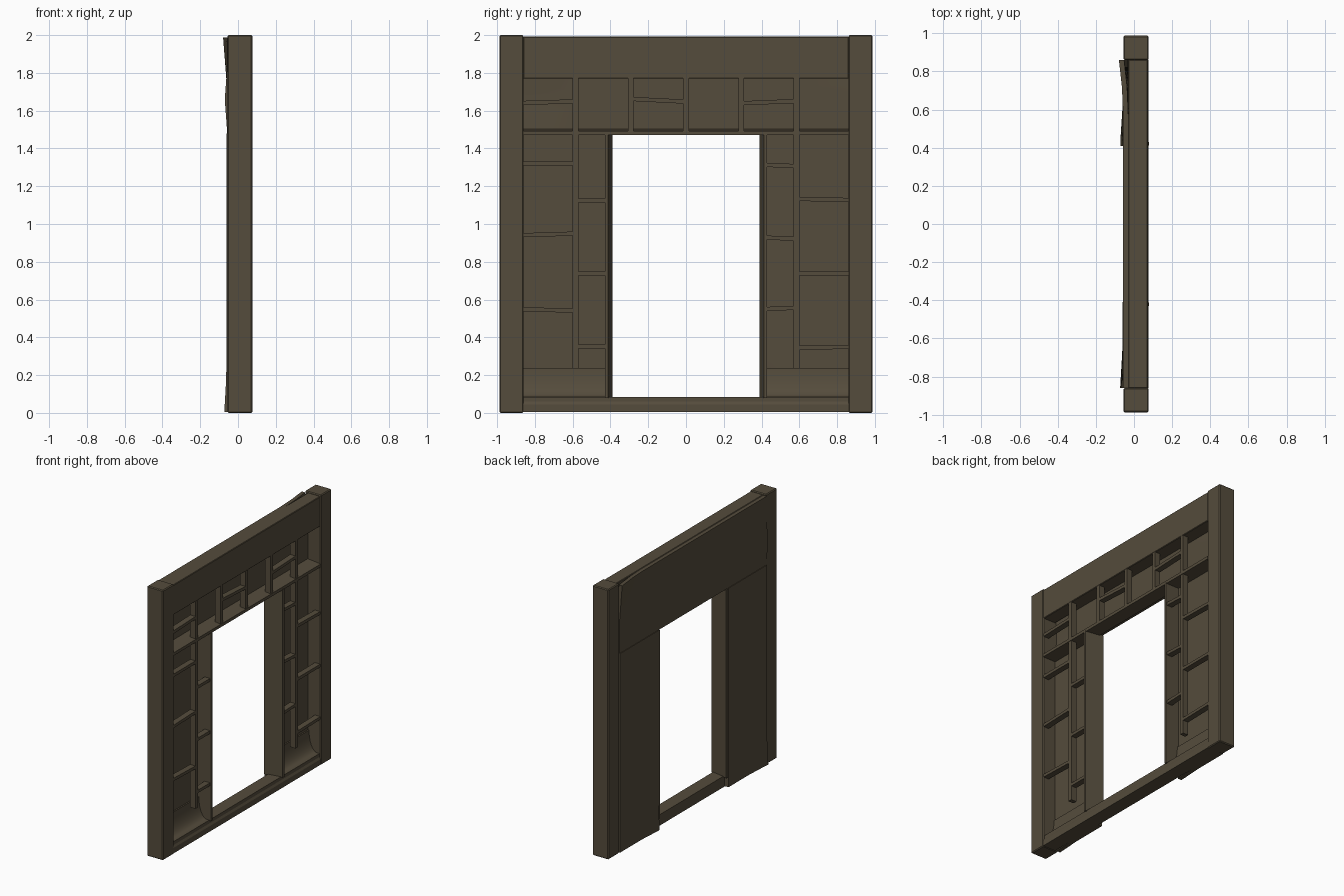
import bpy, bmesh, math
from mathutils import Vector

if "Cube" in bpy.data.objects:
    bpy.data.objects.remove(bpy.data.objects["Cube"])

wood = bpy.data.materials.new("dark_weathered_wood")
wood.diffuse_color = (0.09, 0.072, 0.045, 1)
wood.use_nodes = True
wood.node_tree.nodes["Principled BSDF"].inputs["Base Color"].default_value = wood.diffuse_color


def finish(bm, name, bevel=0.0, smooth=False):
    bmesh.ops.recalc_face_normals(bm, faces=bm.faces)
    me = bpy.data.meshes.new(name)
    bm.to_mesh(me)
    bm.free()
    me.materials.append(wood)
    ob = bpy.data.objects.new(name, me)
    bpy.context.collection.objects.link(ob)
    if bevel:
        m = ob.modifiers.new("worn_edges", 'BEVEL')
        m.width, m.segments = bevel, 1
    if smooth:
        bpy.context.view_layer.objects.active = ob
        ob.select_set(True)
        bpy.ops.object.shade_smooth_by_angle(angle=math.radians(35))
        ob.select_set(False)
    return ob


def box_mesh(x, y, z):
    bm = bmesh.new()
    bmesh.ops.create_cube(bm, size=1)
    for v in bm.verts:
        v.co = Vector([(r[0] + r[1]) / 2 + c * (r[1] - r[0]) for r, c in zip((x, y, z), v.co)])
    return bm


def box(name, x, y, z, bevel=0.0, tilt=0.0):
    """Box from ranges; tilt raises the +y end and lowers the -y end."""
    bm = box_mesh(x, y, z)
    for v in bm.verts:
        v.co.z += (v.co.y - (y[0] + y[1]) / 2) * tilt
    return finish(bm, name, bevel)


def prism(name, pts, extrude, smooth=False):
    bm = bmesh.new()
    f = bm.faces.new([bm.verts.new(p) for p in pts])
    r = bmesh.ops.extrude_face_region(bm, geom=[f])
    bmesh.ops.translate(bm, vec=extrude, verts=[v for v in r['geom'] if isinstance(v, bmesh.types.BMVert)])
    return finish(bm, name, 0, smooth)


def warped_panel(name, x, y, z, curls):
    """Thin board peeling outward (-x) near the given (y, z, reach_y, reach_z, amount) spots."""
    bm = box_mesh(x, y, z)
    for axis, rng in ((1, y), (2, z)):
        for i in range(1, 12):
            co, no = Vector(), Vector()
            co[axis], no[axis] = rng[0] + (rng[1] - rng[0]) * i / 12, 1
            bmesh.ops.bisect_plane(bm, geom=bm.verts[:] + bm.edges[:] + bm.faces[:], plane_co=co, plane_no=no)
    for v in bm.verts:
        for cy, cz, ry, rz, a in curls:
            k = max(0, 1 - abs(v.co.y - cy) / ry) * max(0, 1 - abs(v.co.z - cz) / rz)
            v.co.x -= a * k
    return finish(bm, name, smooth=True)


FRONT, BACK = 0.076, -0.03
STUD = (0.028, 0.072)     # studs and braces stand proud of the panels

# Corner posts, header beam and lintel
for s, n in ((-1, "left"), (1, "right")):
    box(n + "_post", (-0.055, FRONT), sorted((s * 0.86, s * 0.987)), (0, 2), 0.006)
box("header_beam", (BACK, 0.073), (-0.862, 0.862), (1.77, 1.992), 0.004)
prism("lintel", [(BACK, -0.862, 1.47), (FRONT, -0.862, 1.47), (FRONT, -0.862, 1.492),
                 (BACK, -0.862, 1.503)], (0, 1.724, 0))

# Sill with a stepped front
prism("sill", [(BACK, -0.862, 0.004), (0.074, -0.862, 0.004), (0.074, -0.862, 0.045),
               (0.066, -0.862, 0.06), (0.066, -0.862, 0.085), (BACK, -0.862, 0.085)], (0, 1.724, 0))

# Outer wall panels, peeling at some corners
warped_panel("top_panel", (-0.057, BACK), (-0.86, 0.86), (1.48, 1.988),
             [(0.86, 1.988, 0.2, 0.28, 0.022), (-0.86, 1.66, 0.22, 0.18, 0.013)])
warped_panel("left_panel", (-0.061, BACK), (-0.86, -0.41), (0.006, 1.48),
             [(-0.86, 0.0, 0.2, 0.2, 0.012)])
warped_panel("right_panel", (-0.061, BACK), (0.41, 0.86), (0.006, 1.48),
             [(0.42, 0.0, 0.18, 0.2, 0.012)])

for s, n in ((-1, "left"), (1, "right")):
    # Flared door jambs
    prism(n + "_jamb", [(0.078, s * 0.43, 0.08), (0.078, s * 0.412, 0.08),
                        (-0.058, s * 0.388, 0.08), (-0.058, s * 0.43, 0.08)], (0, 0, 1.395))
    # Coved kick boards at the foot of the wall
    arc = [(0.045 - 0.065 * math.sin(t), 0.235 - 0.15 * math.cos(t))
           for t in [math.pi / 2 * i / 8 for i in range(9)]]
    prism(n + "_kick_board", [(a, s * 0.425, b) for a, b in [(BACK, 0.08)] + arc + [(BACK, 0.235)]],
          (0, s * 0.44, 0), True)
    # Long wall studs
    box(n + "_stud", STUD, sorted((s * 0.57, s * 0.6)), (0.235, 1.48))

# Short studs above the door
for i in range(5):
    y = (i - 2) * 0.2925
    box("upper_stud", STUD, (y - 0.015, y + 0.015), (1.49, 1.78))

# Horizontal braces per bay: (y range, [(z, tilt), ...])
bays = [((-0.865, -0.595), [(1.32, 0), (0.945, 0.03), (0.545, -0.03), (1.645, 0.03)]),
        ((-0.575, -0.42), [(1.125, 0), (0.738, 0), (0.352, 0)]),
        ((0.42, 0.575), [(1.31, -0.04), (0.925, -0.04), (0.553, 0.04)]),
        ((0.595, 0.865), [(1.13, -0.02), (0.738, 0), (0.347, 0.02)]),
        ((-0.285, -0.01), [(1.655, -0.05)]),
        ((0.3, 0.575), [(1.645, 0.04)])]
for y, rows in bays:
    for z, tilt in rows:
        box("brace", STUD, y, (z - 0.011, z + 0.011), 0, tilt)
